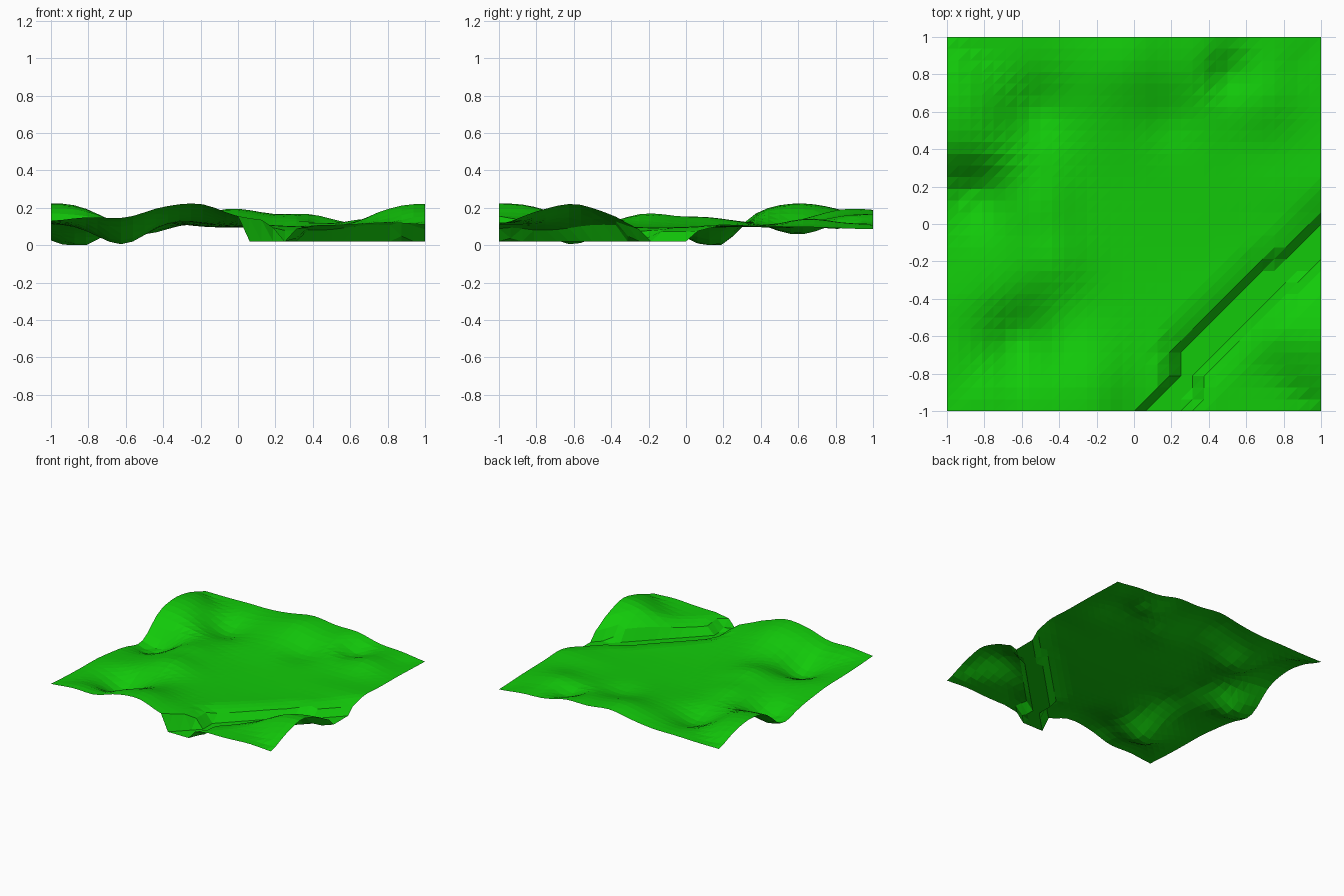
import bpy, bmesh, math

if "Cube" in bpy.data.objects:
    bpy.data.objects.remove(bpy.data.objects["Cube"])

N = 32                      # grid cells per side
PLAIN = 0.087               # height of the flat middle
BED = 0.02                  # height of the river bed

# Height profiles along the four borders, every 0.2 units
SOUTH = [.13, .15, .15, .205, .22, .155, .13, .11, .11, .12, .11]
NORTH = [.13, .13, .135, .135, .15, .18, .165, .165, .12, .107, .085]
WEST = [.13, .12, .115, .11, .09, .072, .06, .185, .223, .196, .13]
EAST = [.11, .18, .22, .165, .11, .10, .11, .10, .095, .09, .085]

# Inner hollows and mounds: x, y, height, radius
BUMPS = [(-.85, .13, -.07, .16), (-.62, -.62, -.112, .19),
         (-.53, .60, -.075, .18), (.2, .56, -.025, .15),
         (-.1, .82, .025, .2), (.5, .8, -.055, .12), (.7, .66, .045, .18),
         (-.45, -.2, .07, .2), (-.5, .13, .062, .2)]


def profile(p, t):
    """Smooth curve through the profile heights, t from -1 to 1."""
    f = (t + 1) * 5
    i = min(int(f), 9)
    f -= i
    a, b, c, d = p[max(i - 1, 0)], p[i], p[i + 1], p[min(i + 2, 10)]
    return b + .5 * f * (c - a + f * (2*a - 5*b + 4*c - d + f * (3*(b - c) + d - a)))


def height(x, y):
    # blend the border profiles into the plain
    total, weight = PLAIN, 1
    for p, t, dist in ((SOUTH, x, 1 + y), (NORTH, x, 1 - y),
                       (WEST, y, 1 + x), (EAST, y, 1 - x)):
        w = (.37 / max(dist, .001)) ** 3
        total += w * profile(p, t)
        weight += w
    z = total / weight
    for bx, by, h, r in BUMPS:
        z += h * math.exp(-((x - bx)**2 + (y - by)**2) / r**2)
    # carve the diagonal river, bending at both ends
    bend = min(1, max(0, (abs(x + y) - .45) / .2)) * (.12 if x + y < 0 else .065)
    side = x - y - 1.03 - bend
    off = abs(side) - .1
    if side < 0 and x + y < -.6:            # steep bank under the front hill
        k = off / .05
    else:                                   # steep foot, gentle shoulder
        k = off / .06 * .7 if off < .06 else .7 + (off - .06) / .15 * .3
    k = min(max(k, 0), 1)
    return max(0, BED + (z - BED) * k)


# Terrain sheet
bm = bmesh.new()
grid = []
for j in range(N + 1):
    y = -1 + 2 * j / N
    grid.append([bm.verts.new((-1 + 2*i/N, y, height(-1 + 2*i/N, y)))
                 for i in range(N + 1)])
for j in range(N):
    for i in range(N):
        a, b = grid[j][i], grid[j][i + 1]
        c, d = grid[j + 1][i + 1], grid[j + 1][i]
        bm.faces.new((a, b, c))
        bm.faces.new((a, c, d))
mesh = bpy.data.meshes.new("terrain")
bm.to_mesh(mesh)
bm.free()
terrain = bpy.data.objects.new("terrain", mesh)
bpy.context.collection.objects.link(terrain)

grass = bpy.data.materials.new("grass")
grass.diffuse_color = (0.006, 0.59, 0.003, 1)
grass.use_nodes = True
grass.node_tree.nodes["Principled BSDF"].inputs["Base Color"].default_value = grass.diffuse_color
mesh.materials.append(grass)
